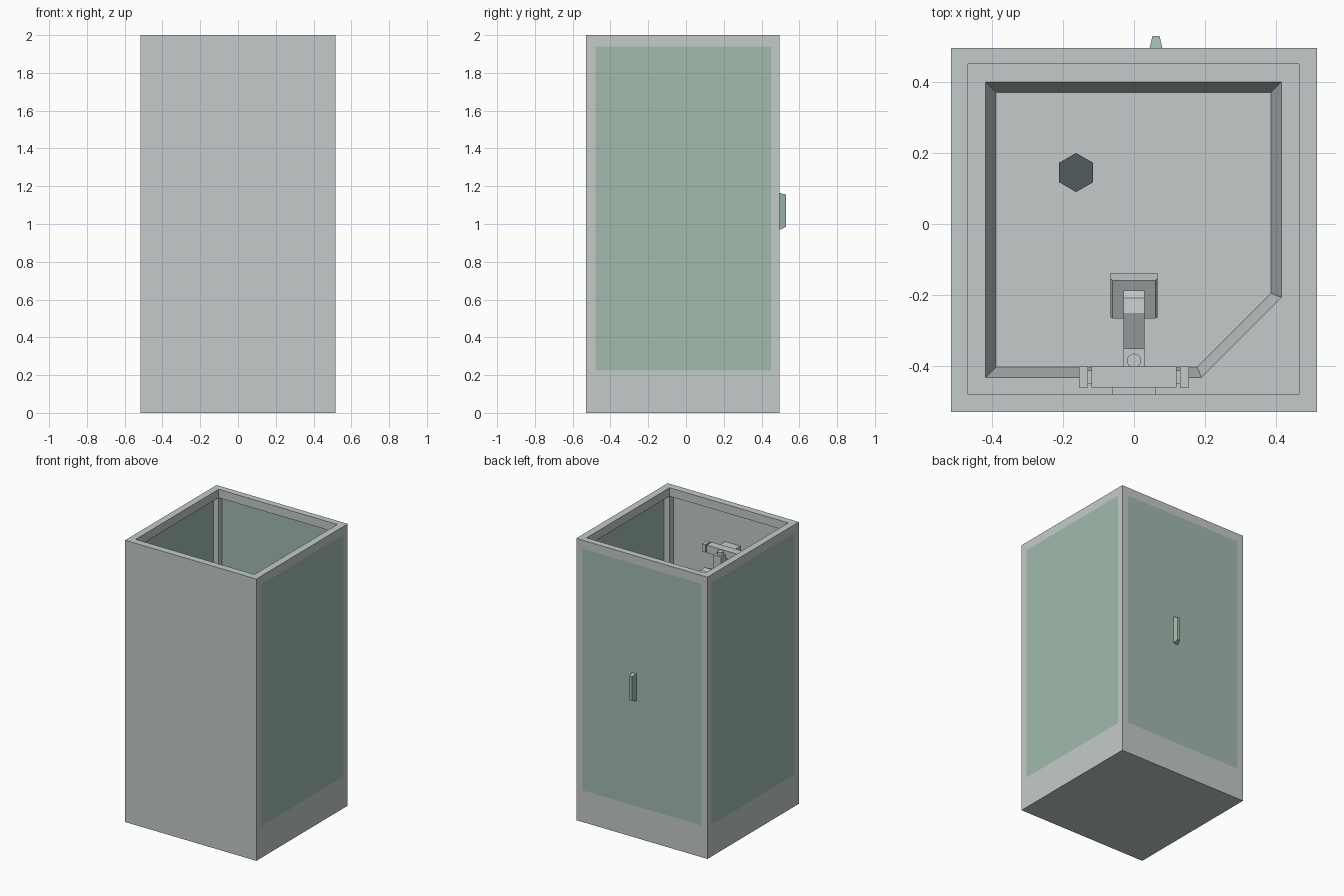
import bpy, bmesh
from mathutils import Matrix, Vector

cube = bpy.data.objects.get("Cube")
if cube:
    bpy.data.objects.remove(cube, do_unlink=True)


def material(name, rgb):
    m = bpy.data.materials.new(name)
    m.use_nodes = True
    m.diffuse_color = (*rgb, 1)
    m.node_tree.nodes["Principled BSDF"].inputs["Base Color"].default_value = (*rgb, 1)
    return m


GREY = material("pale_grey", (0.55, 0.59, 0.59))
GLASS = material("green_glass", (0.36, 0.49, 0.42))
DARK = material("dark_drain", (0.08, 0.107, 0.107))


def finish(name, bm, mat):
    bmesh.ops.remove_doubles(bm, verts=bm.verts, dist=1e-5)
    bmesh.ops.recalc_face_normals(bm, faces=bm.faces)
    mesh = bpy.data.meshes.new(name)
    bm.to_mesh(mesh)
    bm.free()
    mesh.materials.append(mat)
    ob = bpy.data.objects.new(name, mesh)
    bpy.context.collection.objects.link(ob)
    return ob


def loft(name, loops, mat, closed=False):
    """Skin a row of matching loops; cap the ends, or join last to first."""
    bm = bmesh.new()
    rows = [[bm.verts.new(p) for p in loop] for loop in loops]
    pairs = list(zip(rows, rows[1:]))
    if closed:
        pairs.append((rows[-1], rows[0]))
    else:
        bm.faces.new(rows[0])
        bm.faces.new(rows[-1])
    n = len(rows[0])
    for a, b in pairs:
        for i in range(n):
            j = (i + 1) % n
            bm.faces.new((a[i], a[j], b[j], b[i]))
    return finish(name, bm, mat)


def rect(x0, x1, y0, y1, z):
    return [(x0, y0, z), (x1, y0, z), (x1, y1, z), (x0, y1, z)]


def box(name, x, y, z, mat=GREY):
    return loft(name, [rect(*x, *y, z[0]), rect(*x, *y, z[1])], mat)


def cylinder(name, centre, radius, depth, sides, mat, turn=0):
    bm = bmesh.new()
    bmesh.ops.create_cone(bm, cap_ends=True, segments=sides, radius1=radius,
                          radius2=radius, depth=depth,
                          matrix=Matrix.Translation(centre) @ Matrix.Rotation(turn, 4, 'Z'))
    return finish(name, bm, mat)


# Main sizes: outer shell, inner faces of the frame, and heights
X0, X1, Y0, Y1 = -0.515, 0.515, -0.53, 0.495
IX0, IX1, IY0, IY1 = -0.467, 0.465, -0.48, 0.45
TRAY, BEAM, TOP = 0.225, 1.94, 2.0
SKIN = 0.006


# Tray with a sunken basin whose front left corner is cut off
def at(points, z):
    return [(x, y, z) for x, y in points]


outer = [(X0, Y0), (X1, Y0), (X1, Y0), (X1, Y1), (X0, Y1)]
rim = [(-0.418, -0.432), (0.19, -0.432), (0.415, -0.207), (0.415, 0.4), (-0.418, 0.4)]
floor = [(-0.388, -0.403), (0.178, -0.403), (0.386, -0.195), (0.386, 0.371), (-0.388, 0.371)]
loft("shower_tray", [at(outer, 0), at(outer, TRAY), at(rim, TRAY), at(floor, 0.08)], GREY)
cylinder("drain", (-0.163, 0.145, 0.083), 0.055, 0.008, 6, DARK)

# Corner posts and top rim
for side, xs in (("right", (X0, IX0)), ("left", (IX1, X1))):
    for end, ys in (("front", (Y0, IY0)), ("back", (IY1, Y1))):
        box(f"{end}_{side}_post", xs, ys, (TRAY, BEAM))
loft("top_rim", [rect(X0, X1, Y0, Y1, BEAM), rect(X0, X1, Y0, Y1, TOP),
                 rect(IX0, IX1, IY0, IY1, TOP), rect(IX0, IX1, IY0, IY1, BEAM)],
     GREY, closed=True)

# Panels flush with the outside of the frame
box("front_panel", (IX0, IX1), (Y0, Y0 + SKIN), (TRAY, BEAM))
box("back_glass_door", (IX0, IX1), (Y1 - SKIN, Y1), (TRAY, BEAM), GLASS)
box("right_glass", (X0, X0 + SKIN), (IY0, IY1), (TRAY, BEAM), GLASS)
box("left_glass", (X1 - SKIN, X1), (IY0, IY1), (TRAY, BEAM), GLASS)

# Tapered door handle
loft("door_handle",
     [[(x, y, z) for x, z in ((a, c), (b, c), (b, d), (a, d))]
      for y, a, b, c, d in ((Y1, 0.044, 0.08, 0.97, 1.165),
                            (0.53, 0.052, 0.072, 0.985, 1.155))], GLASS)

# Mixer on the front wall
box("mixer_flange", (-0.06, 0.06), (Y0 + SKIN, -0.46), (1.66, 1.71))
box("mixer_body", (-0.12, 0.12), (-0.46, -0.402), (1.66, 1.715))
box("mixer_spout_block", (-0.03, 0.03), (Y0 + SKIN, -0.35), (1.58, 1.69))
cylinder("mixer_button", (0, -0.385, 1.698), 0.02, 0.024, 16, GREY)
for side, s in (("right", -1), ("left", 1)):
    box(f"{side}_knob_neck", sorted((s * 0.12, s * 0.13)), (-0.45, -0.412), (1.67, 1.705))
    box(f"{side}_knob", sorted((s * 0.13, s * 0.155)), (-0.46, -0.402), (1.66, 1.715))

# Shower arm, rising and then bending down into the head
arm = [(-0.36, 1.585), (-0.25, 1.64), (-0.208, 1.635), (-0.187, 1.615),
       (-0.2, 1.585), (-0.245, 1.59), (-0.36, 1.535)]
loft("shower_arm", [[(x, y, z) for y, z in arm] for x in (-0.03, 0.03)], GREY)

# Tilted shower head
head = loft("shower_head", [rect(-0.066, 0.066, -0.062, 0.062, -0.045),
                            rect(-0.066, 0.066, -0.062, 0.062, -0.012),
                            rect(-0.06, 0.06, -0.058, 0.062, 0)], GREY)
head.matrix_world = (Matrix.Translation(Vector((0, -0.214, 1.585)))
                     @ Matrix.Rotation(0.47, 4, 'X'))
